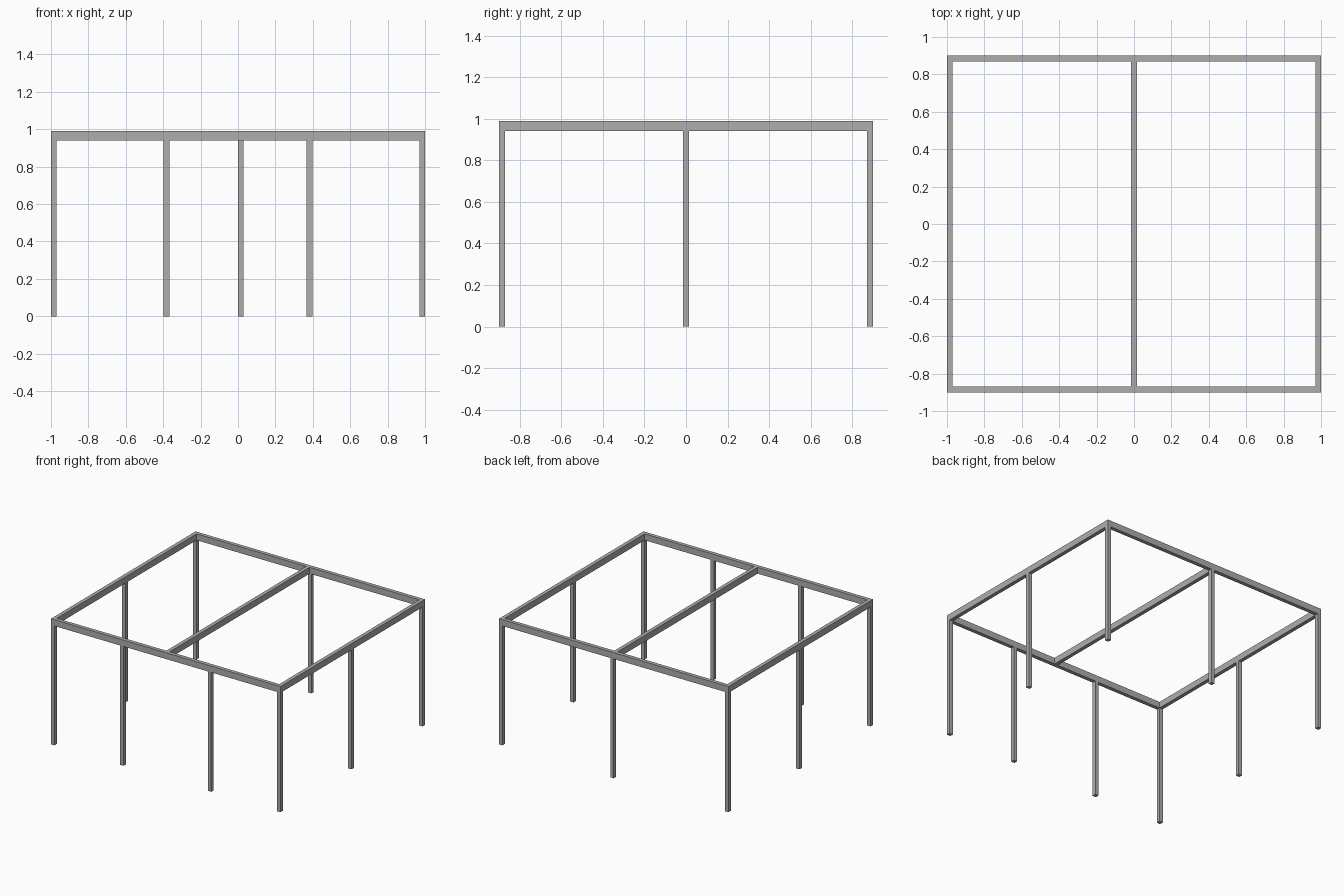
import bpy

# Remove the default cube
cube = bpy.data.objects.get("Cube")
if cube:
    bpy.data.objects.remove(cube, do_unlink=True)

X, Y = 1.0, 0.9            # half width and half depth of the frame
TOP, UNDER = 0.99, 0.94    # top and underside of the beams
T = 0.03                   # timber thickness

grey = bpy.data.materials.new("steel grey")
grey.use_nodes = True
colour = (0.42, 0.42, 0.42, 1)
grey.diffuse_color = colour
grey.node_tree.nodes["Principled BSDF"].inputs["Base Color"].default_value = colour


def bar(name, low, high):
    """Square-edged bar between two opposite corners."""
    centre = [(a + b) / 2 for a, b in zip(low, high)]
    bpy.ops.mesh.primitive_cube_add(size=1, location=centre)
    obj = bpy.context.object
    obj.name = name
    obj.scale = [b - a for a, b in zip(low, high)]
    bpy.ops.object.transform_apply(location=False, rotation=False, scale=True)
    obj.data.materials.append(grey)
    return obj


def post(name, x, y):
    h = T / 2
    bar(name, (x - h, y - h, 0), (x + h, y + h, UNDER))


# Perimeter beams and the middle beam
bar("front_beam", (-X, -Y, UNDER), (X, -Y + T, TOP))
bar("back_beam", (-X, Y - T, UNDER), (X, Y, TOP))
for name, x in (("right_beam", -X + T / 2), ("middle_beam", 0), ("left_beam", X - T / 2)):
    bar(name, (x - T / 2, -Y + T, UNDER), (x + T / 2, Y - T, TOP))

# Posts: corners and sides, then the front pair and the single back one
px, py = X - T / 2, Y - T / 2
for side, s in (("right", -1), ("left", 1)):
    post(f"front_{side}_corner_post", s * px, -py)
    post(f"back_{side}_corner_post", s * px, py)
    post(f"{side}_middle_post", s * px, 0)
    post(f"front_{side}_inner_post", s * 0.382, -py)
post("back_middle_post", T / 2, py)
